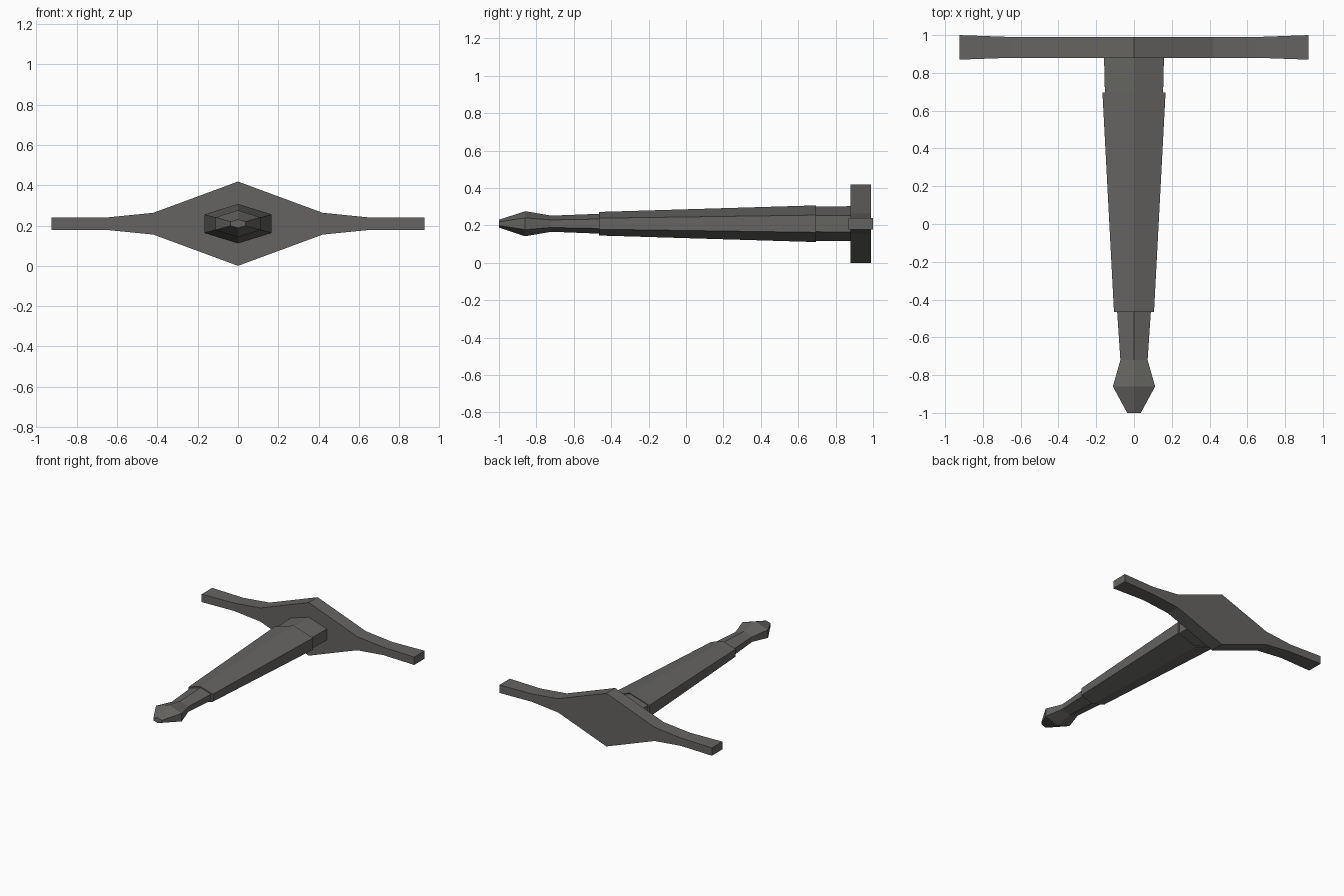
import bpy, bmesh

if "Cube" in bpy.data.objects:
    bpy.data.objects.remove(bpy.data.objects["Cube"])

ZC = 0.209  # height of the sword axis

metal = bpy.data.materials.new("dark grey metal")
metal.diffuse_color = (0.13, 0.127, 0.12, 1)
metal.use_nodes = True
metal.node_tree.nodes["Principled BSDF"].inputs["Base Color"].default_value = metal.diffuse_color


def loft(name, rings):
    """Skin a list of closed rings and cap both ends."""
    bm = bmesh.new()
    loops = [[bm.verts.new(p) for p in ring] for ring in rings]
    n = len(loops[0])
    for a, b in zip(loops, loops[1:]):
        for i in range(n):
            j = (i + 1) % n
            bm.faces.new((a[i], a[j], b[j], b[i]))
    bm.faces.new(loops[0])
    bm.faces.new(loops[-1])
    bmesh.ops.recalc_face_normals(bm, faces=bm.faces)
    me = bpy.data.meshes.new(name)
    bm.to_mesh(me)
    bm.free()
    me.materials.append(metal)
    ob = bpy.data.objects.new(name, me)
    bpy.context.collection.objects.link(ob)
    return ob


def hexagon(y, w, h):
    """Flattened hexagon across y: half width w, half height h."""
    s = h * 0.47
    pts = [(w, -s), (w, s), (0, h), (-w, s), (-w, -s), (0, -h)]
    return [(x, y, ZC + z) for x, z in pts]


def slab(x, h, y0, y1):
    """Rectangle across x: half height h, from y0 to y1."""
    return [(x, y0, ZC - h), (x, y1, ZC - h), (x, y1, ZC + h), (x, y0, ZC + h)]


# Cross guard: diamond centre narrowing to flared bars
half = [(0.925, 0.031, 0.87, 1.0), (0.65, 0.031, 0.88, 0.99),
        (0.42, 0.054, 0.88, 0.99)]
stations = [(-x, *r) for x, *r in half] + [(0, ZC, 0.88, 0.99)] + half[::-1]
loft("cross_guard", [slab(*s) for s in stations])

# Core running through the grip, ending in the pommel
loft("core_and_pommel", [hexagon(*s) for s in [
    (0.90, 0.159, 0.094), (0.69, 0.154, 0.091), (-0.465, 0.089, 0.053),
    (-0.72, 0.072, 0.043), (-0.86, 0.112, 0.067), (-1.0, 0.036, 0.021)]])

# Grip sleeve around the core
loft("grip_sleeve", [hexagon(0.695, 0.167, 0.098), hexagon(-0.465, 0.106, 0.063)])
